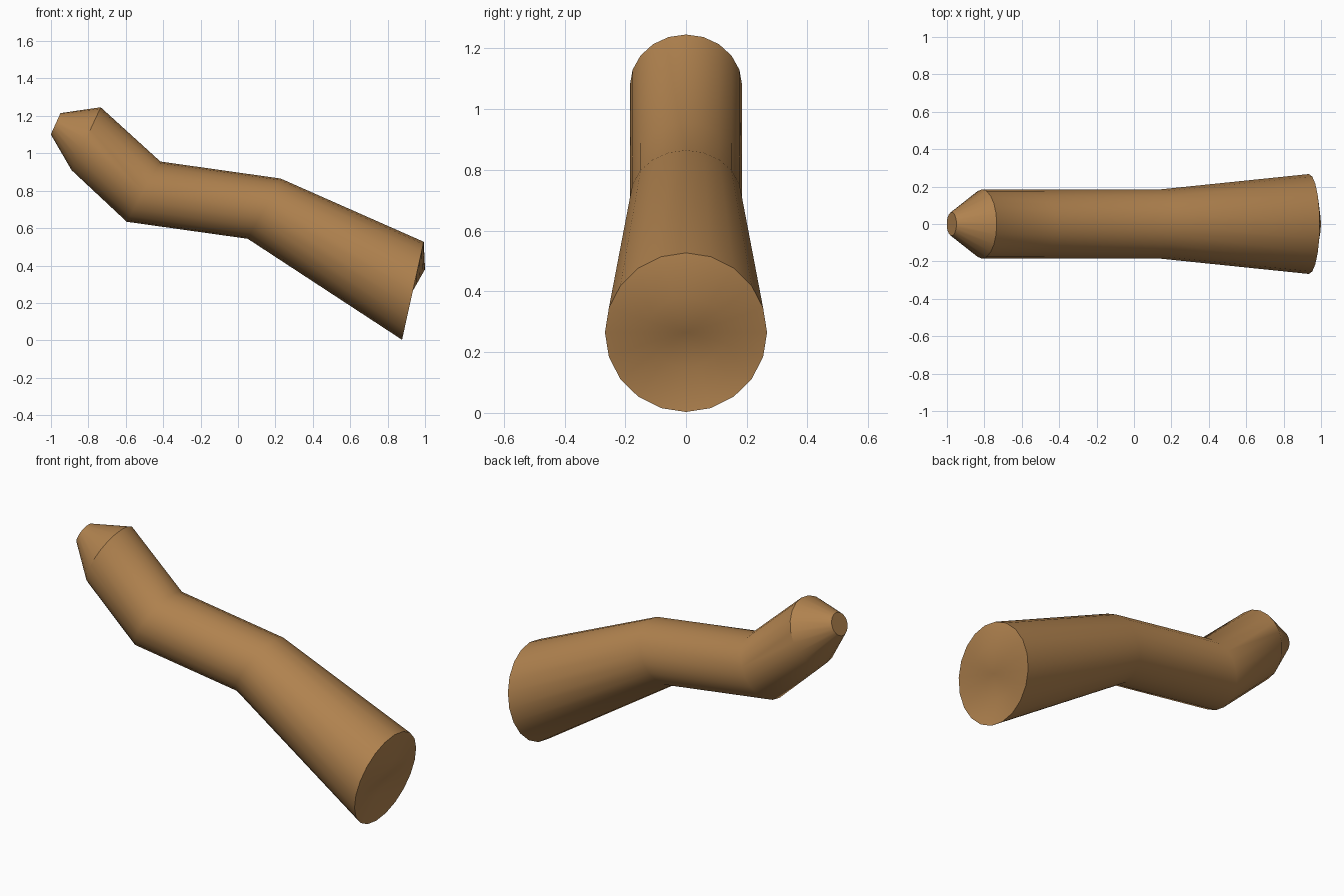
import bpy, bmesh, math
from mathutils import Vector

if "Cube" in bpy.data.objects:
    bpy.data.objects.remove(bpy.data.objects["Cube"])

SIDES = 20

wood = bpy.data.materials.new("brown")
wood.diffuse_color = (0.434, 0.223, 0.077, 1)
wood.use_nodes = True
wood.node_tree.nodes["Principled BSDF"].inputs["Base Color"].default_value = wood.diffuse_color

# rings along the bent limb: centre x, centre z, half vector to the top (x, z), radius in y
RINGS = [
    (0.935, 0.265, 0.065, 0.115, 0.133),    # inner ring of the end face
    (0.935, 0.265, 0.058, 0.262, 0.267),    # wide end
    (0.140, 0.704, 0.088, 0.161, 0.185),    # first bend
    (-0.505, 0.795, 0.090, 0.161, 0.185),   # second bend
    (-0.812, 1.078, 0.078, 0.168, 0.185),   # shoulder of the tip
    (-0.975, 1.158, 0.026, 0.057, 0.063),   # blunt tip
]

bm = bmesh.new()
loops = []
for cx, cz, ux, uz, ry in RINGS:
    loop = []
    for i in range(SIDES):
        a = 2 * math.pi * i / SIDES
        c, s = math.cos(a), math.sin(a)
        loop.append(bm.verts.new((cx + ux * c, ry * s, cz + uz * c)))
    loops.append(loop)

# skin between neighbouring rings
for a, b in zip(loops, loops[1:]):
    for i in range(SIDES):
        j = (i + 1) % SIDES
        bm.faces.new((a[i], a[j], b[j], b[i]))

# close both ends with fans
for loop, ring in ((loops[0], RINGS[0]), (loops[-1], RINGS[-1])):
    mid = bm.verts.new(Vector((ring[0], 0, ring[1])))
    for i in range(SIDES):
        bm.faces.new((loop[i], loop[(i + 1) % SIDES], mid))

bmesh.ops.recalc_face_normals(bm, faces=bm.faces)
mesh = bpy.data.meshes.new("bent_limb")
bm.to_mesh(mesh)
bm.free()
mesh.materials.append(wood)
limb = bpy.data.objects.new("bent_limb", mesh)
bpy.context.collection.objects.link(limb)

# smooth sides, sharp rims
bpy.context.view_layer.objects.active = limb
limb.select_set(True)
bpy.ops.object.shade_smooth_by_angle(angle=math.radians(36))
